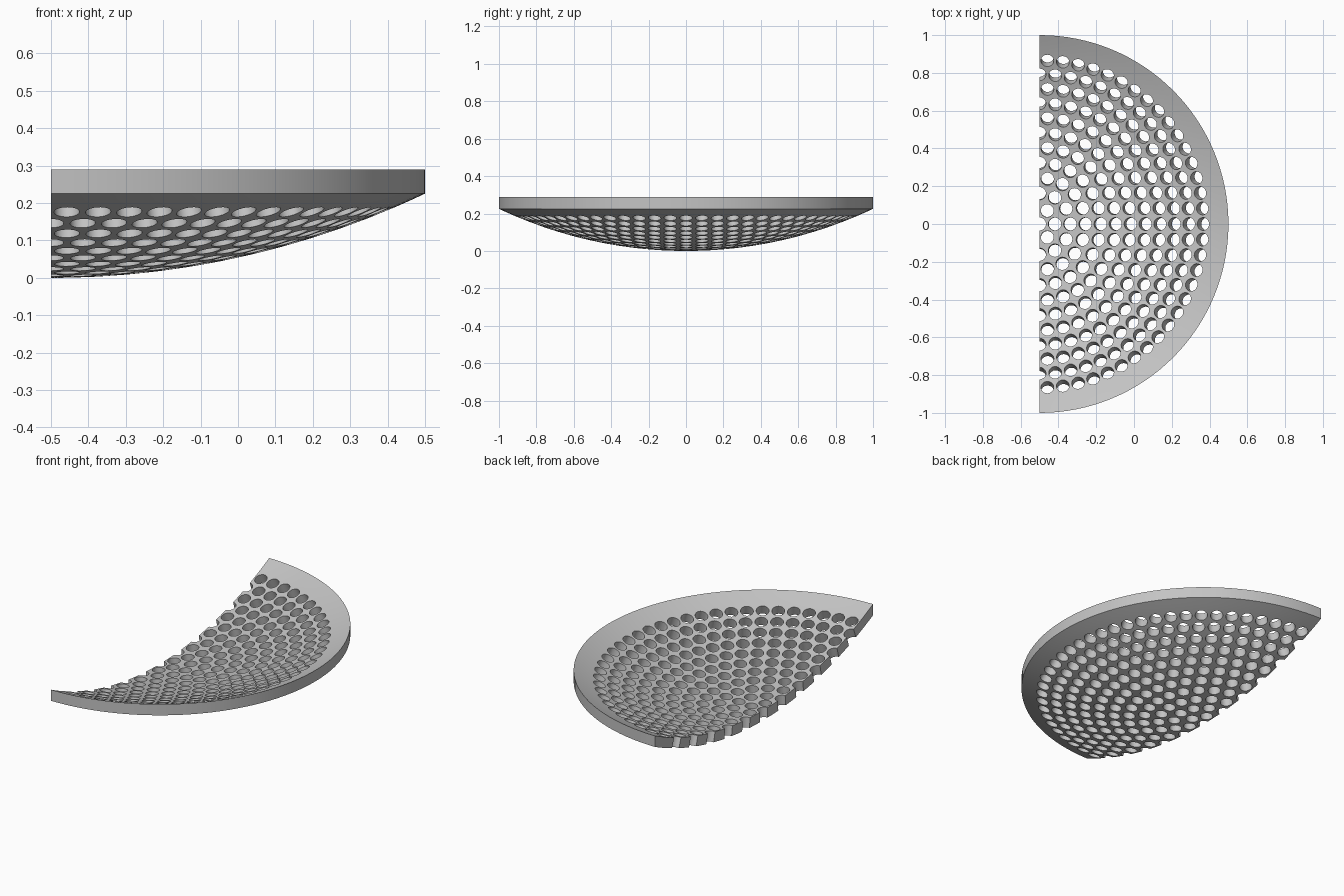
import bpy, bmesh, math
from mathutils import Matrix, Vector

cube = bpy.data.objects.get("Cube")
if cube:
    bpy.data.objects.remove(cube)

R_OUT, R_IN = 2.333, 2.275     # concentric sphere radii of the shell
CUT_X = -0.5                   # flat cut side, through the dish axis
RINGS, STEP = 11, 0.0355       # hole rings and the angle between them
HOLE_R = 0.034
CENTRE = Vector((CUT_X, 0, R_OUT))

metal = bpy.data.materials.new("light grey metal")
metal.use_nodes = True
grey = (0.55, 0.55, 0.55, 1)
metal.diffuse_color = grey
metal.node_tree.nodes["Principled BSDF"].inputs["Base Color"].default_value = grey


def make_object(name, bm):
    bmesh.ops.recalc_face_normals(bm, faces=bm.faces)
    mesh = bpy.data.meshes.new(name)
    bm.to_mesh(mesh)
    bm.free()
    mesh.materials.append(metal)
    obj = bpy.data.objects.new(name, mesh)
    bpy.context.collection.objects.link(obj)
    return obj


def arc(radius, n=24):
    """Points of a spherical arc from the axis out to the rim."""
    end = math.asin(1 / radius)
    return [CENTRE + radius * Vector((0, -math.sin(end * i / n), -math.cos(end * i / n)))
            for i in range(n + 1)]


# Half dish: shell profile spun through half a turn, then capped
bm = bmesh.new()
profile = [bm.verts.new(p) for p in arc(R_OUT) + arc(R_IN)[::-1]]
edges = [bm.edges.new(pair) for pair in zip(profile, profile[1:])]
bmesh.ops.spin(bm, geom=profile + edges, cent=CENTRE, axis=(0, 0, 1),
               angle=math.pi, steps=64)
bmesh.ops.remove_doubles(bm, verts=bm.verts, dist=1e-5)
rim = [e for e in bm.edges if e.is_boundary]
bmesh.ops.holes_fill(bm, edges=rim, sides=0)
dish = make_object("perforated_half_dish", bm)

# Hole cutters: rings of radial cylinders, six more in each ring
bm = bmesh.new()
for ring in range(RINGS + 1):
    count = max(1, 6 * ring)
    for i in range(count):
        turn = 2 * math.pi * i / count
        if ring and math.cos(turn) * ring * STEP * R_OUT < -0.05:
            continue
        place = (Matrix.Translation(CENTRE)
                 @ Matrix.Rotation(turn, 4, 'Z')
                 @ Matrix.Rotation(-ring * STEP, 4, 'Y')
                 @ Matrix.Translation((0, 0, -(R_OUT + R_IN) / 2))
                 @ Matrix.Rotation(0.05, 4, 'Z'))
        bmesh.ops.create_cone(bm, cap_ends=True, segments=24, radius1=HOLE_R,
                              radius2=HOLE_R, depth=0.2, matrix=place)
cutter = make_object("hole_cutters", bm)
cutter.hide_render = True

# Drill the holes and smooth the curved faces
drill = dish.modifiers.new("holes", 'BOOLEAN')
drill.operation = 'DIFFERENCE'
drill.solver = 'EXACT'
drill.object = cutter
bpy.ops.object.select_all(action='DESELECT')
dish.select_set(True)
bpy.context.view_layer.objects.active = dish
bpy.ops.object.modifier_apply(modifier=drill.name)
bpy.data.objects.remove(cutter)
bpy.ops.object.shade_smooth_by_angle(angle=math.radians(30))
